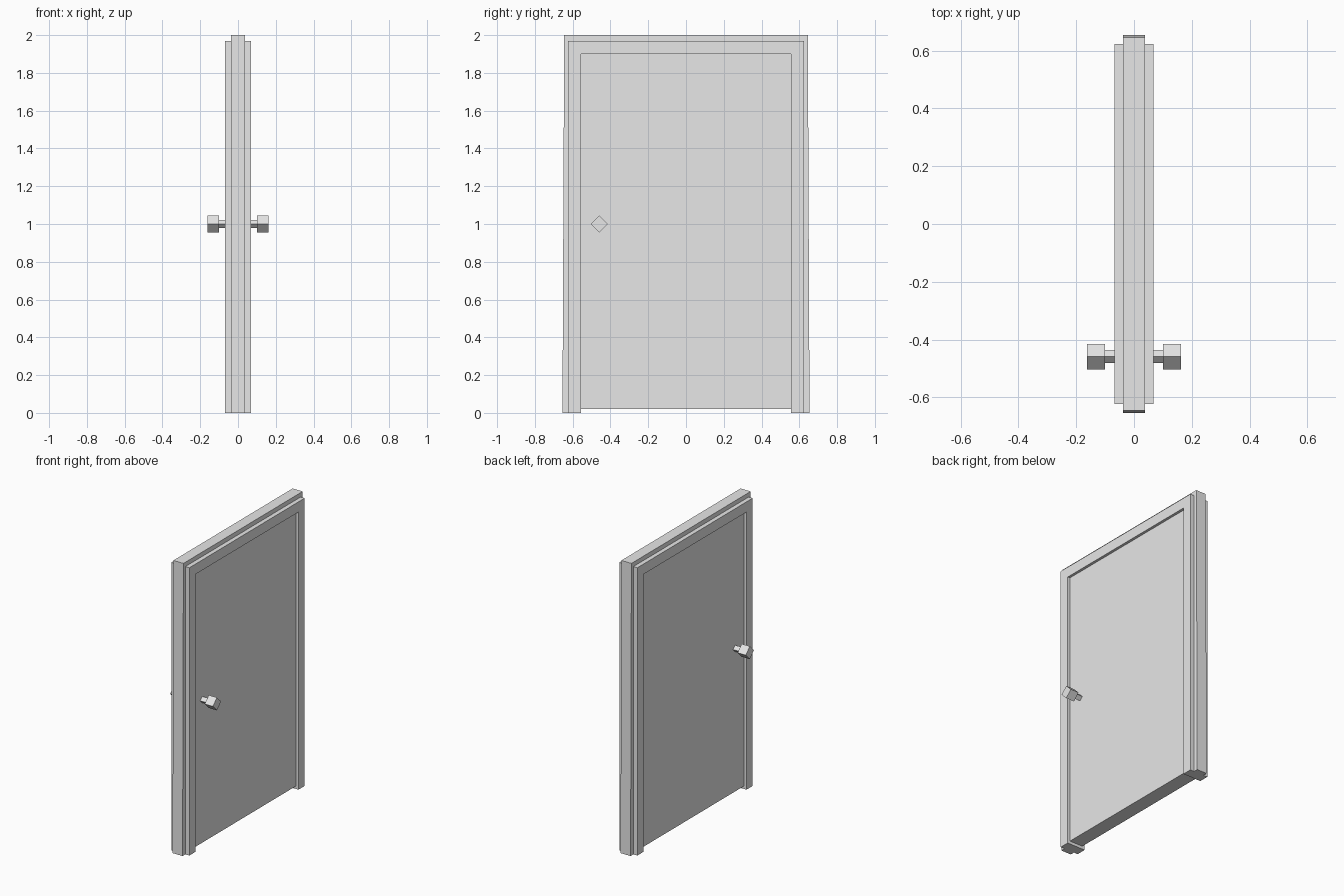
import bpy, bmesh, math
from mathutils import Matrix

cube = bpy.data.objects.get("Cube")
if cube:
    bpy.data.objects.remove(cube, do_unlink=True)

# One flat light grey for every part
grey = bpy.data.materials.new("light grey")
grey.use_nodes = True
grey.diffuse_color = (0.8, 0.8, 0.8, 1)
grey.node_tree.nodes["Principled BSDF"].inputs["Base Color"].default_value = (0.8, 0.8, 0.8, 1)


def add_object(name, bm):
    bmesh.ops.recalc_face_normals(bm, faces=bm.faces)
    mesh = bpy.data.meshes.new(name)
    bm.to_mesh(mesh)
    bm.free()
    mesh.materials.append(grey)
    obj = bpy.data.objects.new(name, mesh)
    bpy.context.collection.objects.link(obj)
    return obj


def extrude_x(name, profile, x0, x1):
    """Extrude a closed (y, z) outline from x0 to x1."""
    bm = bmesh.new()
    face = bm.faces.new([bm.verts.new((x0, y, z)) for y, z in profile])
    moved = bmesh.ops.extrude_face_region(bm, geom=[face])["geom"]
    verts = [g for g in moved if isinstance(g, bmesh.types.BMVert)]
    bmesh.ops.translate(bm, verts=verts, vec=(x1 - x0, 0, 0))
    return add_object(name, bm)


def arch(foot, shoulder, top):
    """Outline of two jambs and a head around the door opening."""
    w, h = 0.557, 1.90
    return [(-foot, 0), (-shoulder, top), (shoulder, top), (foot, 0),
            (w, 0), (w, h), (-w, h), (-w, 0)]


def prism_x(name, radius, x0, x1, y, z):
    """Four-sided bar along x, standing on its corner."""
    bm = bmesh.new()
    place = (Matrix.Translation(((x0 + x1) / 2, y, z))
             @ Matrix.Rotation(math.pi / 2, 4, 'Y'))
    bmesh.ops.create_cone(bm, cap_ends=True, segments=4, radius1=radius,
                          radius2=radius, depth=abs(x1 - x0), matrix=place)
    for v in bm.verts:  # snap the section to an upright diamond
        a = math.atan2(v.co.z - z, v.co.y - y)
        a = round(a / (math.pi / 2)) * math.pi / 2
        v.co.y, v.co.z = y + radius * math.cos(a), z + radius * math.sin(a)
    return add_object(name, bm)


# Frame: slightly tapered core with a narrower trim on each side
extrude_x("frame_core", arch(0.654, 0.645, 2.0), -0.038, 0.038)
for side, s in (("left", 1), ("right", -1)):
    extrude_x(side + "_trim", arch(0.624, 0.624, 1.97), s * 0.038, s * 0.068)

# Door panel, set back from the trim and clear of the floor
extrude_x("door_panel", [(-0.557, 0.02), (0.557, 0.02), (0.557, 1.9), (-0.557, 1.9)],
          -0.05, 0.05)

# Handles on both sides
for side, s in (("left", 1), ("right", -1)):
    prism_x(side + "_handle_stem", 0.022, s * 0.05, s * 0.10, -0.459, 1.0)
    prism_x(side + "_handle_knob", 0.044, s * 0.10, s * 0.162, -0.459, 1.0)
